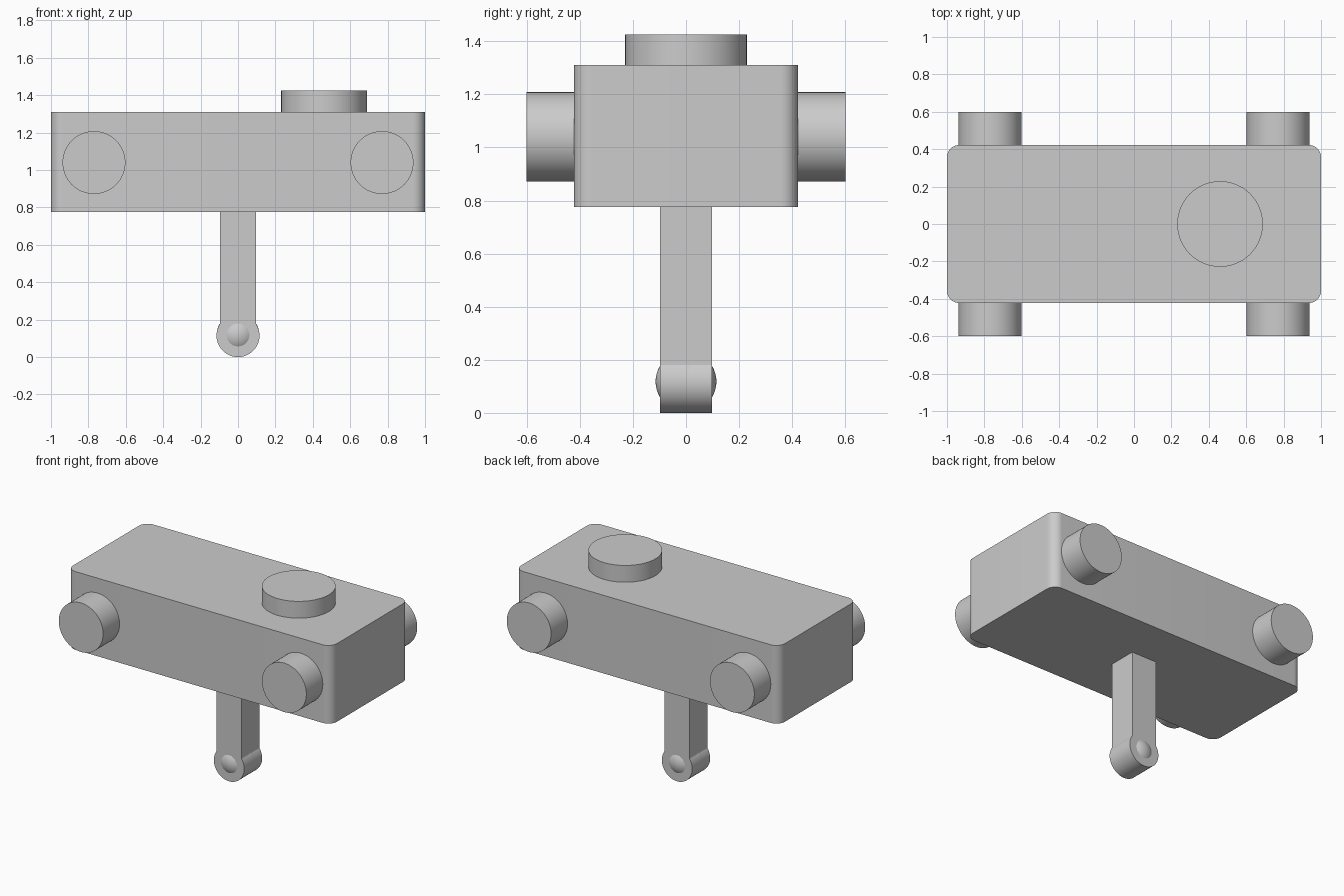
import bpy
import bmesh
import math
from mathutils import Vector

if "Cube" in bpy.data.objects:
    bpy.data.objects.remove(bpy.data.objects["Cube"], do_unlink=True)

# Single flat grey
grey = bpy.data.materials.new("light grey")
grey.use_nodes = True
GREY = (0.6, 0.6, 0.6, 1.0)
grey.diffuse_color = GREY
grey.node_tree.nodes["Principled BSDF"].inputs["Base Color"].default_value = GREY


def finish(obj, name):
    obj.name = name
    obj.data.name = name
    obj.data.materials.append(grey)
    bpy.ops.object.select_all(action='DESELECT')
    obj.select_set(True)
    bpy.context.view_layer.objects.active = obj
    bpy.ops.object.shade_smooth_by_angle(angle=math.radians(30))
    return obj


def prism(name, outline, start, depth):
    """Extrude a closed outline of 3D points along the depth vector."""
    bm = bmesh.new()
    face = bm.faces.new([bm.verts.new(Vector(p) + Vector(start)) for p in outline])
    out = bmesh.ops.extrude_face_region(bm, geom=[face])
    moved = [v for v in out["geom"] if isinstance(v, bmesh.types.BMVert)]
    bmesh.ops.translate(bm, verts=moved, vec=depth)
    bmesh.ops.recalc_face_normals(bm, faces=bm.faces)
    mesh = bpy.data.meshes.new(name)
    bm.to_mesh(mesh)
    bm.free()
    obj = bpy.data.objects.new(name, mesh)
    bpy.context.collection.objects.link(obj)
    return finish(obj, name)


def cylinder(name, radius, depth, location, rotation=(0, 0, 0)):
    bpy.ops.mesh.primitive_cylinder_add(vertices=64, radius=radius, depth=depth,
                                        location=location, rotation=rotation)
    return finish(bpy.context.object, name)


# Body: block with rounded upright corners
HX, HY, Z0, Z1, R = 1.0, 0.422, 0.775, 1.31, 0.065
outline = []
for quarter, (sx, sy) in enumerate([(1, 1), (-1, 1), (-1, -1), (1, -1)]):
    for i in range(13):
        a = math.radians(90 * quarter + 7.5 * i)
        outline.append((sx * (HX - R) + R * math.cos(a),
                        sy * (HY - R) + R * math.sin(a), 0))
prism("body", outline, (0, 0, Z0), (0, 0, Z1 - Z0))

# Round side studs, two on the front and two on the back
for sx, side in ((-1, "right"), (1, "left")):
    for sy, end in ((-1, "front"), (1, "back")):
        cylinder(f"{end}_{side}_stud", 0.168, 0.2, (sx * 0.77, sy * 0.5, 1.04),
                 (math.radians(90), 0, 0))

# Round cap on top
cylinder("top_cap", 0.229, 0.135, (0.46, 0, 1.3575))

# Stem ending in a round eye
EYE_R, STEM = 0.115, 0.095
first = math.pi - math.acos(STEM / EYE_R)
last = 2 * math.pi + math.acos(STEM / EYE_R)
profile = [(STEM, 0, Z0 + 0.01), (-STEM, 0, Z0 + 0.01)]
for i in range(49):
    a = first + (last - first) * i / 48
    profile.append((EYE_R * math.cos(a), 0, EYE_R + EYE_R * math.sin(a)))
prism("stem", profile, (0, -0.097, 0), (0, 0.194, 0))

# Ball held in the eye, bulging from both faces
bpy.ops.mesh.primitive_uv_sphere_add(segments=48, ring_count=32, radius=0.1145,
                                     location=(0, 0, 0.118), rotation=(math.radians(90), 0, 0))
finish(bpy.context.object, "ball")
